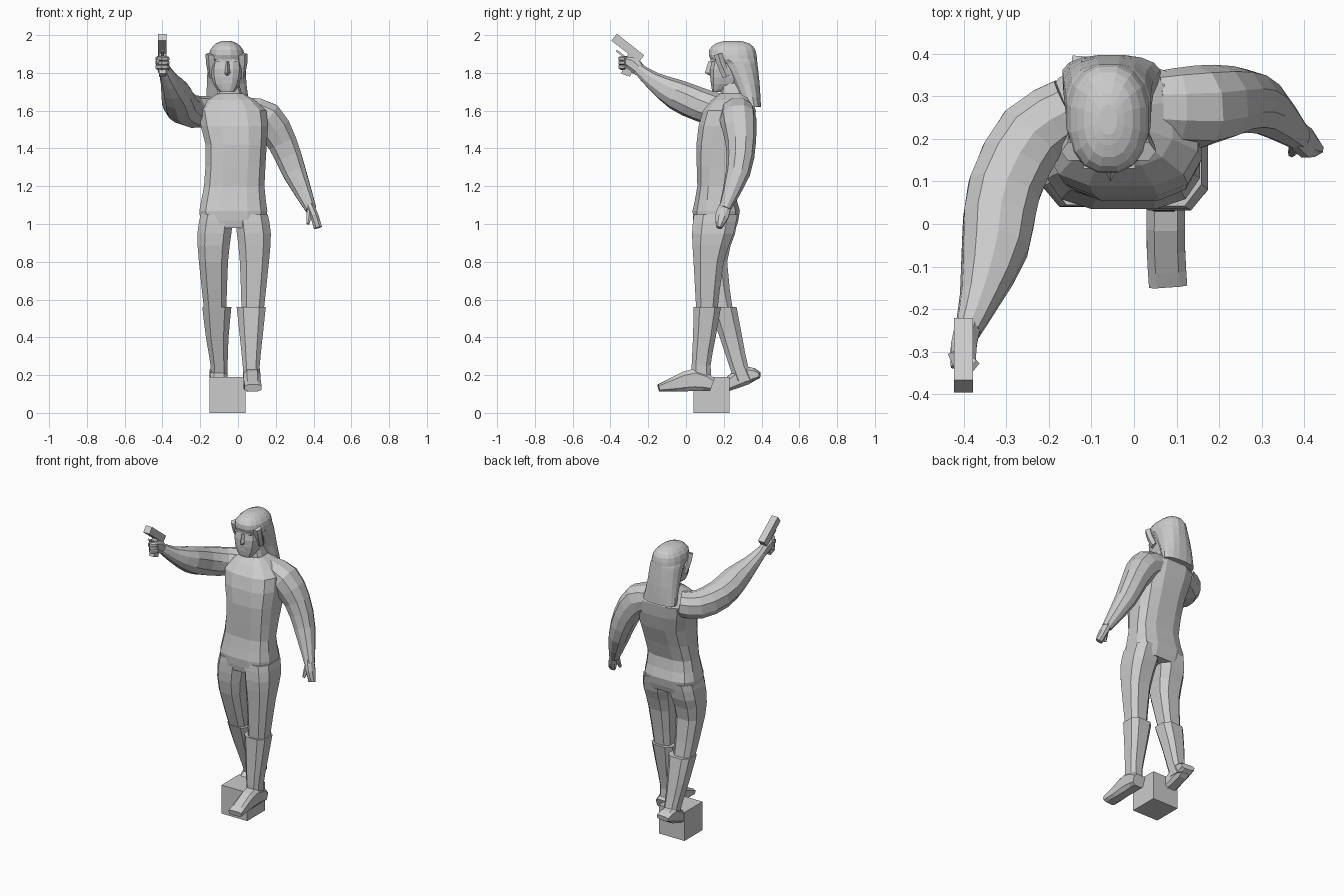
import bpy, bmesh, math
from mathutils import Vector, Matrix

if "Cube" in bpy.data.objects:
    bpy.data.objects.remove(bpy.data.objects["Cube"])

grey = bpy.data.materials.new("plain_grey")
grey.use_nodes = True
grey.diffuse_color = (.6, .6, .6, 1)
grey.node_tree.nodes["Principled BSDF"].inputs["Base Color"].default_value = grey.diffuse_color


def finish(name, bm):
    bmesh.ops.recalc_face_normals(bm, faces=bm.faces)
    mesh = bpy.data.meshes.new(name)
    bm.to_mesh(mesh)
    bm.free()
    mesh.materials.append(grey)
    obj = bpy.data.objects.new(name, mesh)
    bpy.context.collection.objects.link(obj)


def skin(name, rings):
    """Bridge a list of equal point rings and cap both ends."""
    bm = bmesh.new()
    loops = [[bm.verts.new(point) for point in ring] for ring in rings]
    for lower, upper in zip(loops, loops[1:]):
        for i in range(len(lower)):
            bm.faces.new((lower[i - 1], lower[i], upper[i], upper[i - 1]))
    bm.faces.new(loops[0])
    bm.faces.new(loops[-1])
    finish(name, bm)


def refine(keys):
    """Add a spline midpoint between neighbouring keys."""
    keys = [Vector(key) for key in keys]
    padded = [keys[0]] + keys + [keys[-1]]
    result = []
    for before, a, b, after in zip(padded, padded[1:], padded[2:], padded[3:]):
        result += [a, (a + b) / 2 + (a + b - before - after) / 16]
    return result + [keys[-1]]


def outline(sides, power):
    """Unit superellipse; a high power gives a boxier section."""
    points = []
    for i in range(sides):
        angle = math.tau * (i + .5) / sides
        points.append([math.copysign(abs(w) ** (2 / power), w)
                       for w in (math.cos(angle), math.sin(angle))])
    widest = max(u for u, v in points)
    return [(u / widest, v / widest) for u, v in points]


def loft(name, keys, sides=12, power=3):
    """Level sections: height, centre x, centre y, half width, half depth."""
    skin(name, [[(x + u * width, y + v * depth, z) for u, v in outline(sides, power)]
                for z, x, y, width, depth in refine(keys)])


def limb(name, keys, up="Z", sides=8, power=2.2, width=None):
    """Sections square to a path: x, y, z, radius; width fixes the other radius."""
    keys = refine(keys)
    reference = Vector([axis == up for axis in "XYZ"])
    rings = []
    for i, key in enumerate(keys):
        ahead, behind = keys[min(i + 1, len(keys) - 1)], keys[max(i - 1, 0)]
        along = (ahead - behind).to_3d().normalized()
        across = along.cross(reference).normalized()
        normal = along.cross(across)
        centre, radius = key.to_3d(), key[3]
        rings.append([centre + across * u * (width or radius) + normal * v * radius
                      for u, v in outline(sides, power)])
    skin(name, rings)


def block(name, size, centre, tilt=0):
    bm = bmesh.new()
    bmesh.ops.create_cube(bm, size=1)
    matrix = (Matrix.Translation(centre) @ Matrix.Rotation(math.radians(tilt), 4, "X")
              @ Matrix.Diagonal((*size, 1)))
    bmesh.ops.transform(bm, matrix=matrix, verts=bm.verts)
    finish(name, bm)


# Thigh and boot sections shared by both legs: height, half width, half depth
THIGH = [(.53, .058, .055), (.8, .077, .08), (.95, .09, .11), (1.05, .088, .115)]
BOOT = [(.17, .045, .055), (.25, .045, .05), (.4, .06, .06), (.56, .077, .072)]


def leg(side, thigh_centres, boot_centres, foot_path):
    for part, profile, centres in (("thigh", THIGH, thigh_centres),
                                   ("boot", BOOT, boot_centres)):
        loft(side + "_" + part, [(z, x, y, width, depth) for (z, width, depth), (x, y)
                                 in zip(profile, centres)], sides=8)
    limb(side + "_foot", foot_path, power=3.5, width=.045)


# Standing left leg
leg("left",
    [(.077, .11), (.087, .12), (.084, .142), (.07, .157)],
    [(.073, .085), (.07, .08), (.07, .097), (.07, .113)],
    [(.075, .14, .15, .035), (.075, .05, .175, .06),
     (.075, -.06, .152, .04), (.08, -.145, .132, .018)])

# Trailing right leg with raised heel
leg("right",
    [(-.12, .195), (-.13, .138), (-.125, .15), (-.11, .16)],
    [(-.1, .31), (-.1, .278), (-.11, .238), (-.112, .196)],
    [(-.1, .39, .2, .015), (-.105, .32, .2, .05),
     (-.1, .22, .15, .035), (-.1, .12, .1, .025)])

# Stand, torso and neck
block("stand_cube", [.19] * 3, (-.055, .135, .095))
loft("torso", [
    (.98, -.02, .155, .17, .11), (1.07, -.025, .16, .18, .125),
    (1.2, -.02, .16, .16, .1), (1.42, -.01, .195, .162, .14),
    (1.6, -.03, .23, .18, .14), (1.69, -.04, .25, .07, .07)])
loft("neck", [(1.64, -.04, .25, .075, .07), (1.78, -.055, .25, .05, .06)])

# Hanging left arm
limb("left_arm", [
    (.05, .275, 1.59, .08), (.15, .275, 1.555, .093), (.235, .29, 1.43, .077),
    (.3, .275, 1.27, .062), (.385, .205, 1.08, .03)], up="Y", sides=10)
limb("left_hand", [
    (.38, .21, 1.1, .03), (.405, .19, 1.04, .035), (.423, .175, .98, .014)],
    up="Y", width=.022)
limb("left_thumb", [(.38, .19, 1.07, .016), (.37, .165, 1, .008)], up="Y", sides=6)

# Raised right arm
limb("right_arm", [
    (-.15, .27, 1.6, .075), (-.24, .21, 1.595, .083), (-.305, .08, 1.63, .085),
    (-.325, -.05, 1.685, .078), (-.36, -.17, 1.755, .048), (-.39, -.25, 1.82, .03)],
    sides=10)
limb("right_hand", [
    (-.39, -.24, 1.81, .03), (-.4, -.29, 1.85, .04), (-.4, -.335, 1.865, .02)], width=.03)
for i in range(3):
    z = 1.875 - i * .022
    limb("right_finger_" + str(i), [
        (-.425, -.3, z, .013), (-.4, -.345, z, .013), (-.37, -.32, z, .01)], sides=6)

# Pistol, level with the raised arm
AIM = -38
block("pistol_slide", (.045, .185, .046), (-.4, -.308, 1.932), AIM)
block("pistol_grip", (.036, .05, .12), (-.4, -.3, 1.845), AIM / 2)
block("trigger_guard", (.016, .06, .01), (-.4, -.345, 1.9), AIM)

# Head and face
loft("head", [
    (1.7, -.058, .17, .038, .03), (1.74, -.062, .21, .068, .078),
    (1.82, -.06, .228, .083, .1), (1.93, -.055, .24, .065, .09)])
FACE_Y = .14
skin("nose", [[(-.055, tip, z), (-.055 - half, FACE_Y, z), (-.055 + half, FACE_Y, z)]
              for z, tip, half in ((1.86, .118, .01), (1.8, .1, .022), (1.785, .125, .016))])
block("brow", (.12, .02, .014), (-.058, FACE_Y, 1.866))
for part, z in (("upper_lip", 1.768), ("lower_lip", 1.754)):
    block(part, (.05, .02, .009), (-.055, FACE_Y, z))

# Long hair: hem, open sides, fringe and crown
loft("hair", [
    (1.62, -.053, .35, .115, .047), (1.74, -.06, .32, .105, .07),
    (1.85, -.06, .28, .1, .098), (1.87, -.06, .253, .098, .123),
    (1.92, -.06, .245, .088, .123), (1.955, -.06, .247, .057, .09),
    (1.97, -.06, .245, .02, .035)], sides=16, power=2.3)
for side, x in (("right", -.137), ("left", .017)):
    limb(side + "_side_lock", [
        (x, .17, 1.9, .03), (x, .185, 1.85, .028), (x, .215, 1.78, .016)],
        up="X", sides=6, width=.022)
